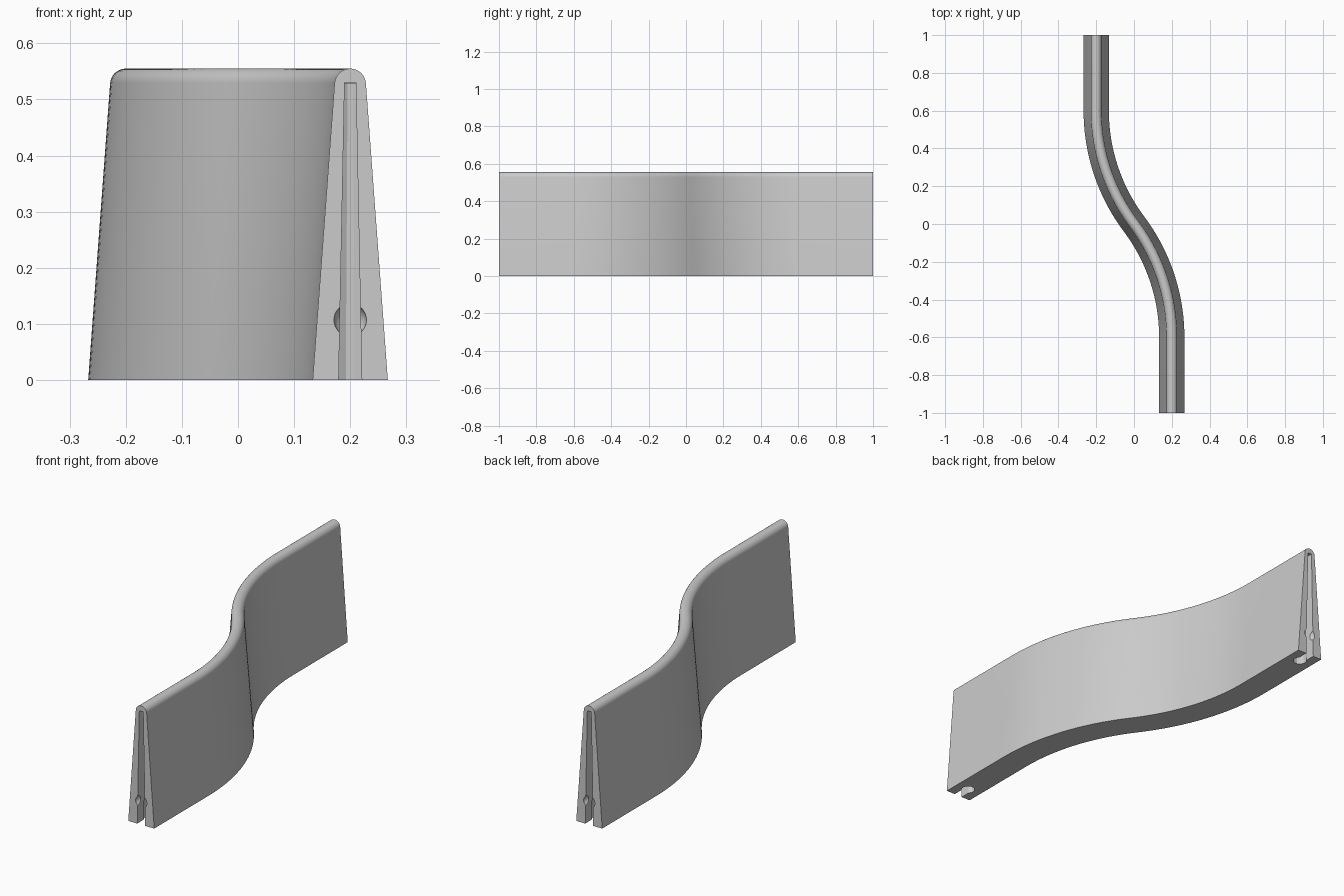
import bpy
import bmesh
from math import sin, cos, radians, asin
from mathutils import Matrix, Vector

cube = bpy.data.objects.get("Cube")
if cube:
    bpy.data.objects.remove(cube, do_unlink=True)

HEIGHT = 0.555
FOOT = 0.067      # half width at the ground
CAP = 0.028       # radius of the rounded top
BEND = asin(0.6)  # sweep of each unit-radius bend

grey = bpy.data.materials.new("light grey")
grey.use_nodes = True
colour = (0.6, 0.6, 0.6, 1)
grey.diffuse_color = colour
grey.node_tree.nodes["Principled BSDF"].inputs["Base Color"].default_value = colour


def make_object(name, bm):
    bmesh.ops.recalc_face_normals(bm, faces=bm.faces)
    mesh = bpy.data.meshes.new(name)
    bm.to_mesh(mesh)
    bm.free()
    mesh.materials.append(grey)
    obj = bpy.data.objects.new(name, mesh)
    bpy.context.collection.objects.link(obj)
    return obj


# Centre line: straight, bend, opposite bend, straight; second half is the first turned round
STEPS = 24
half = [(Vector((0.2, -1)), 0)]
for i in range(STEPS + 1):
    a = BEND * i / STEPS
    half.append((Vector((cos(a) - 0.8, sin(a) - 0.6)), a))
path = half + [(-p, a) for p, a in reversed(half[:-1])]

# Tapered cross-section with a rounded top
profile = [(-FOOT, 0)]
for i in range(17):
    a = radians(176 - 172 * i / 16)
    profile.append((CAP * cos(a), HEIGHT - CAP + CAP * sin(a)))
profile.append((FOOT, 0))

# Curved wall swept along the centre line
bm = bmesh.new()
rings = []
for p, a in path:
    side = Vector((cos(a), sin(a)))
    rings.append([bm.verts.new((*(p + side * u), z)) for u, z in profile])
n = len(profile)
for r, s in zip(rings, rings[1:]):
    for i in range(n):
        j = (i + 1) % n
        bm.faces.new((r[i], r[j], s[j], s[i]))
bm.faces.new(rings[0])
bm.faces.new(rings[-1])
wall = make_object("curved_wall", bm)


# Cutters for the connector socket in each end
def slot_neck():
    bm = bmesh.new()
    bmesh.ops.create_cube(bm, size=1)
    for v in bm.verts:
        top = v.co.z > 0
        v.co.x *= 0.02 if top else 0.042
        v.co.y *= 0.11
        v.co.z = 0.53 if top else -0.02
    return bm, 0.975


def slot_bulb():
    bm = bmesh.new()
    bmesh.ops.create_cone(bm, cap_ends=True, segments=12, radius1=0.031,
                          radius2=0.018, depth=0.548,
                          matrix=Matrix.Translation((0, 0, 0.254)) @ Matrix.Rotation(radians(15), 4, "Z"))
    return bm, 0.93


def slot_dimple():
    bm = bmesh.new()
    bmesh.ops.create_uvsphere(bm, u_segments=24, v_segments=16, radius=0.029,
                              matrix=Matrix.Translation((0, 0, 0.107)))
    return bm, 1.0


bpy.context.view_layer.objects.active = wall
for s in (1, -1):
    for build in (slot_neck, slot_bulb, slot_dimple):
        bm, y = build()
        cutter = make_object("socket_cutter", bm)
        cutter.location = (s * 0.2, -s * y, 0)
        cutter.hide_render = True
        mod = wall.modifiers.new("socket", "BOOLEAN")
        mod.operation = "DIFFERENCE"
        mod.solver = "EXACT"
        mod.object = cutter
        bpy.context.view_layer.update()
        bpy.ops.object.modifier_apply(modifier=mod.name)
        bpy.data.objects.remove(cutter, do_unlink=True)

# Smooth curves with crisp edges
bpy.ops.object.select_all(action="DESELECT")
wall.select_set(True)
bpy.ops.object.shade_smooth_by_angle(angle=radians(25))
